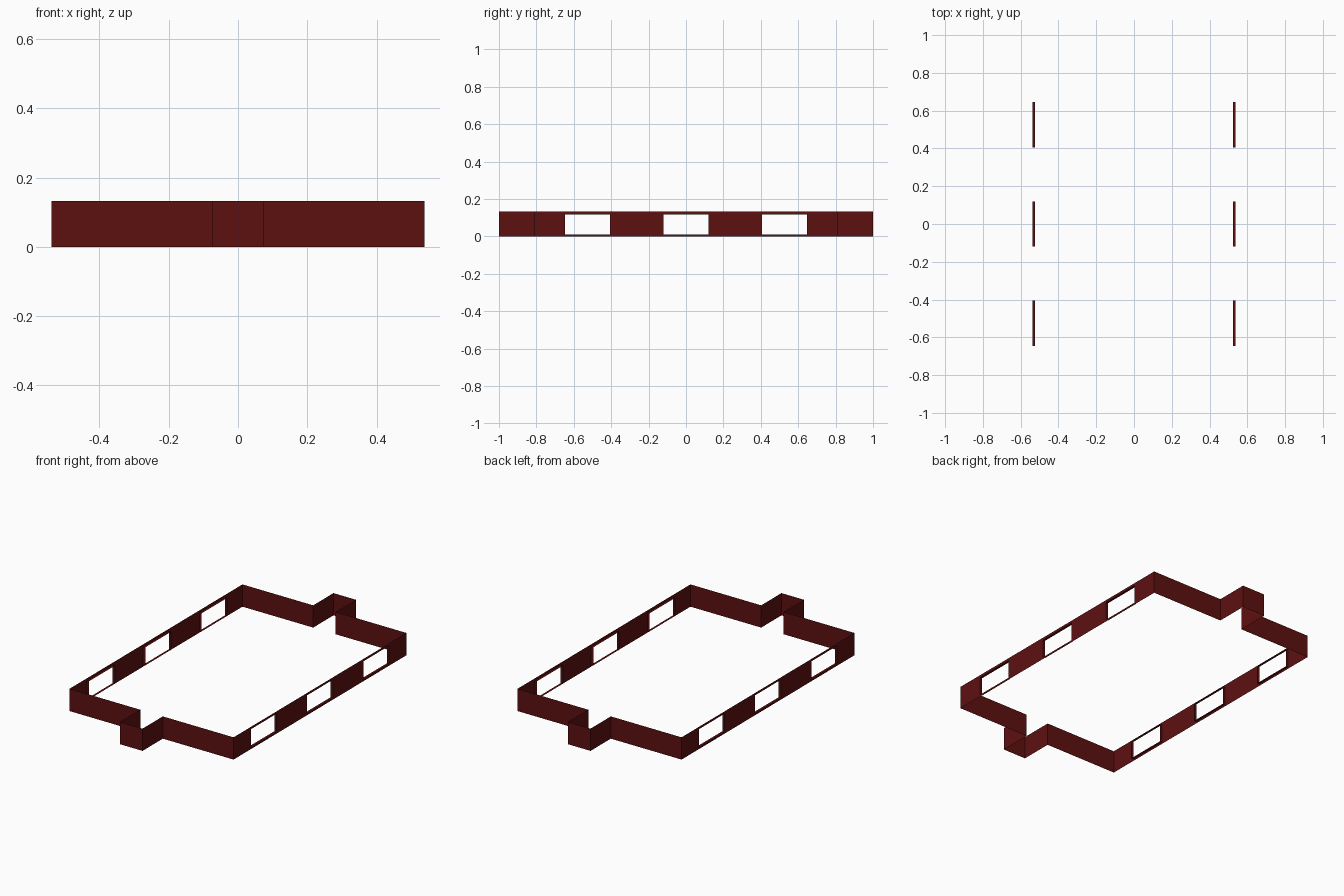
import bpy

if "Cube" in bpy.data.objects:
    bpy.data.objects.remove(bpy.data.objects["Cube"])

W, Y, END, H = 0.538, 0.81, 1.0, 0.132      # half width, half length, porch end, wall height
PORCH = 0.074                               # porch half width
SILL, HEAD, DEPTH = 0.011, 0.118, 0.014     # window bottom, top, reveal depth
WINDOWS = [(-0.647, -0.406), (-0.12, 0.12), (0.406, 0.647)]

red = bpy.data.materials.new("dark_red")
red.diffuse_color = (0.11, 0.005, 0.005, 1)
red.use_nodes = True
red.node_tree.nodes["Principled BSDF"].inputs["Base Color"].default_value = red.diffuse_color


def make(name, quads):
    """Object from quads, sharing the corners that coincide."""
    index, faces = {}, []
    for quad in quads:
        faces.append([index.setdefault(p, len(index)) for p in quad])
    mesh = bpy.data.meshes.new(name)
    mesh.from_pydata(list(index), [], faces)
    mesh.materials.append(red)
    obj = bpy.data.objects.new(name, mesh)
    bpy.context.collection.objects.link(obj)


def wall(a, b, z0=0, z1=H):
    return [(*a, z0), (*b, z0), (*b, z1), (*a, z1)]


def side_wall(name, s):
    quads = []
    ys = [-Y] + [y for w in WINDOWS for y in w] + [Y]
    zs = [0, SILL, HEAD, H]
    x, xi = s * W, s * (W - DEPTH)
    # wall panels, leaving the window cells open
    for i in range(len(ys) - 1):
        for j in range(3):
            if not (i % 2 and j == 1):
                quad = wall((x, ys[i]), (x, ys[i + 1]), zs[j], zs[j + 1])
                quads.append(quad if s > 0 else quad[::-1])
    # window reveals turned inwards
    for y0, y1 in WINDOWS:
        rim = [(y0, SILL), (y1, SILL), (y1, HEAD), (y0, HEAD)]
        for p, q in zip(rim, rim[1:] + rim[:1]):
            quad = [(x, *q), (x, *p), (xi, *p), (xi, *q)]
            quads.append(quad if s > 0 else quad[::-1])
    make(name, quads)


def end_wall(name, s):
    # end wall stepping out around the porch
    path = [(-W, -Y), (-PORCH, -Y), (-PORCH, -END),
            (PORCH, -END), (PORCH, -Y), (W, -Y)]
    path = [(s * x, s * y) for x, y in path]
    make(name, [wall(a, b) for a, b in zip(path, path[1:])])


side_wall("right_window_wall", 1)
side_wall("left_window_wall", -1)
end_wall("front_porch_wall", 1)
end_wall("back_porch_wall", -1)
